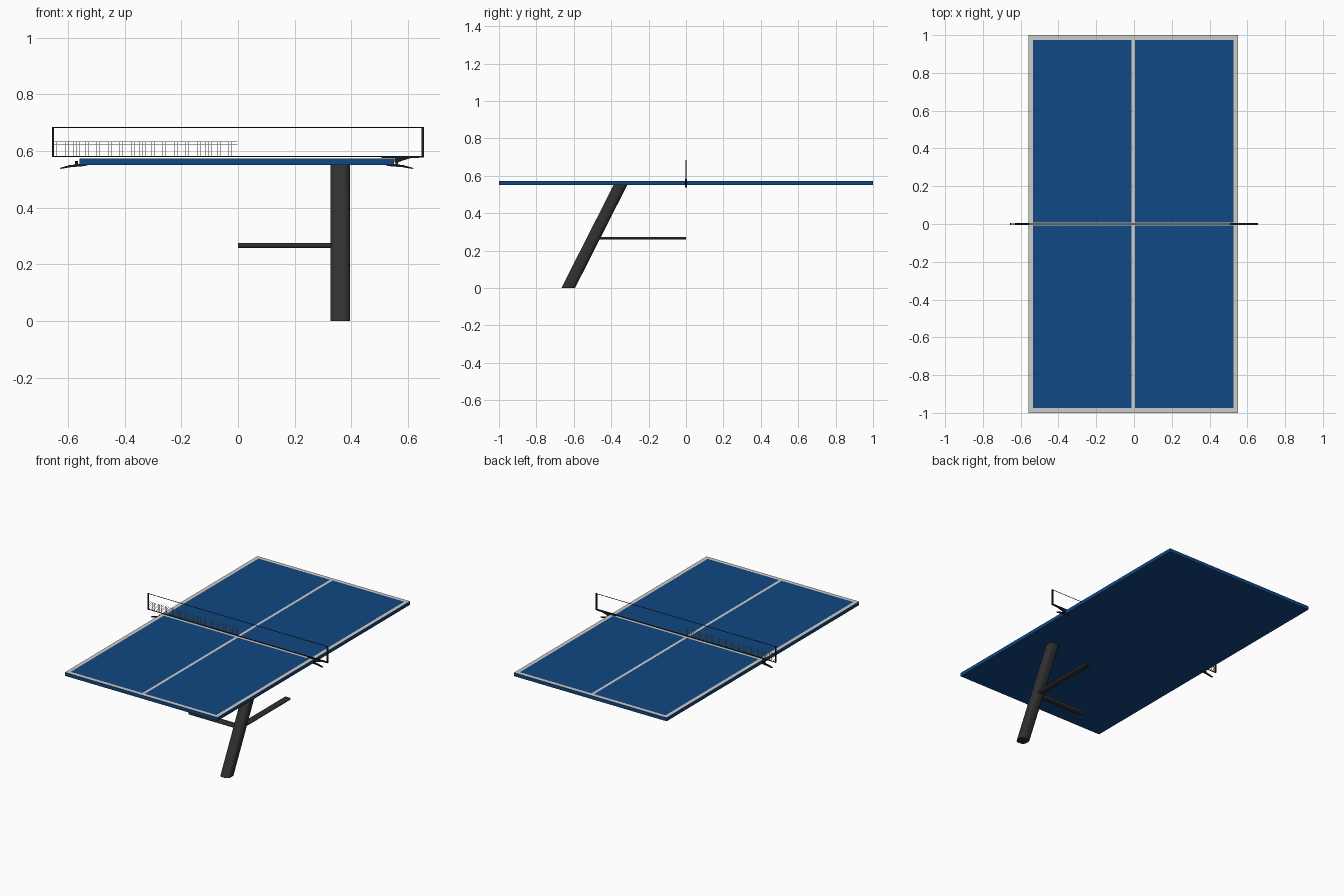
import bpy, bmesh
from mathutils import Vector

cube = bpy.data.objects.get("Cube")
if cube:
    bpy.data.objects.remove(cube, do_unlink=True)


def material(name, rgb, rough=0.6):
    m = bpy.data.materials.new(name)
    m.use_nodes = True
    m.diffuse_color = (*rgb, 1)
    bsdf = m.node_tree.nodes["Principled BSDF"]
    bsdf.inputs["Base Color"].default_value = (*rgb, 1)
    bsdf.inputs["Roughness"].default_value = rough
    return m


BLUE = material("table blue", (0.005, 0.065, 0.23))
WHITE = material("line white", (0.62, 0.61, 0.59))
STEEL = material("dark steel", (0.03, 0.03, 0.03))
BLACK = material("net black", (0.012, 0.012, 0.012))
CORD = material("net cord", (0.5, 0.5, 0.48))


def finish(name, bm, *mats):
    bmesh.ops.recalc_face_normals(bm, faces=bm.faces)
    me = bpy.data.meshes.new(name)
    bm.to_mesh(me)
    bm.free()
    for m in mats:
        me.materials.append(m)
    ob = bpy.data.objects.new(name, me)
    bpy.context.collection.objects.link(ob)
    return ob


def add_box(bm, lo, hi):
    lo, hi = Vector(lo), Vector(hi)
    verts = bmesh.ops.create_cube(bm, size=1)["verts"]
    for v in verts:
        v.co = (lo + hi) / 2 + v.co * (hi - lo)
    return verts


def box(name, lo, hi, mat):
    bm = bmesh.new()
    add_box(bm, lo, hi)
    return finish(name, bm, mat)


def plate(name, outline, thick, mat):
    """Extrude an x-z outline along y, centred on the net line."""
    bm = bmesh.new()
    face = bm.faces.new([bm.verts.new((x, -thick / 2, z)) for x, z in outline])
    new = bmesh.ops.extrude_face_region(bm, geom=[face])["geom"]
    moved = [g for g in new if isinstance(g, bmesh.types.BMVert)]
    bmesh.ops.translate(bm, verts=moved, vec=(0, thick, 0))
    return finish(name, bm, mat)


def rounded_beam(name, start, end, width, depth, axis, radius):
    """Bar between two points, end caps square to the given axis, long edges rounded."""
    bm = bmesh.new()
    start, end = Vector(start), Vector(end)
    u, w = [Vector([float(i == a) for i in range(3)]) for a in range(3) if a != axis]
    corners = [(-1, -1), (1, -1), (1, 1), (-1, 1)]
    rings = [[bm.verts.new(p + u * a * width / 2 + w * b * depth / 2)
              for a, b in corners] for p in (start, end)]
    long_edges = []
    for i in range(4):
        j = (i + 1) % 4
        bm.faces.new((rings[0][i], rings[0][j], rings[1][j], rings[1][i]))
        long_edges.append(bm.edges.get((rings[0][i], rings[1][i])))
    for ring in rings:
        bm.faces.new(ring)
    bmesh.ops.bevel(bm, geom=long_edges, offset=radius, segments=4,
                    profile=0.5, affect='EDGES')
    ob = finish(name, bm, STEEL)
    bpy.ops.object.select_all(action='DESELECT')
    ob.select_set(True)
    bpy.context.view_layer.objects.active = ob
    bpy.ops.object.shade_smooth_by_angle(angle=0.7)
    return ob


# Table top, cut along the court lines
CX, TOP, BOTTOM = -0.004, 0.573, 0.55
HALF_X, LINE_X, LINE_Y, MID = 0.555, 0.53, 0.975, 0.009
bm = bmesh.new()
add_box(bm, (CX - HALF_X, -1, BOTTOM), (CX + HALF_X, 1, TOP))
for axis, inset in ((0, LINE_X), (1, LINE_Y)):
    normal = Vector((axis == 0, axis == 1, 0))
    for d in (-inset, -MID, MID, inset):
        top = [f for f in bm.faces if f.calc_center_median().z > TOP - 0.001]
        geom = set(top) | {e for f in top for e in f.edges} | {v for f in top for v in f.verts}
        bmesh.ops.bisect_plane(bm, geom=list(geom), plane_no=normal,
                               plane_co=Vector((CX, 0, 0)) + normal * d)
for f in bm.faces:
    c = f.calc_center_median()
    ax, ay = abs(c.x - CX), abs(c.y)
    court = MID < ax < LINE_X and MID < ay < LINE_Y
    f.material_index = int(c.z > TOP - 0.001 and not court)
finish("table_top", bm, BLUE, WHITE)

# Slanted leg and its two cross bars
LEG_X, BAR_Z = 0.361, 0.267
rounded_beam("leg", (LEG_X, -0.63, 0), (LEG_X, -0.35, 0.552), 0.07, 0.073, 2, 0.024)
rounded_beam("side_bar", (0, -0.495, BAR_Z), (LEG_X, -0.495, BAR_Z), 0.04, 0.017, 0, 0.006)
rounded_beam("long_bar", (LEG_X, -0.495, BAR_Z), (LEG_X, 0, BAR_Z), 0.04, 0.014, 1, 0.005)

# Net posts and cords
NET_LO, NET_HI, END = 0.581, 0.685, 0.656
box("right_net_post", (-END, -0.004, NET_LO - 0.002), (-END + 0.006, 0.004, NET_HI), BLACK)
box("left_net_post", (END - 0.009, -0.004, NET_LO - 0.002), (END, 0.004, NET_HI), BLACK)
box("top_cord", (-END, -0.001, NET_HI - 0.003), (END, 0.001, NET_HI), BLACK)
box("bottom_cord", (-END, -0.002, NET_LO - 0.002), (END, 0.002, NET_LO + 0.002), BLACK)

# Net mesh
bm = bmesh.new()
THIN, MESH_TOP, COLUMNS, ROWS = 0.0005, 0.633, 64, 6
for i in range(COLUMNS + 1):
    x = -0.65 + 0.648 * i / COLUMNS
    add_box(bm, (x - THIN, -THIN, NET_LO), (x + THIN, THIN, MESH_TOP))
for i in range(1, ROWS + 1):
    z = NET_LO + (MESH_TOP - NET_LO) * i / ROWS
    add_box(bm, (-0.65, -THIN, z - THIN), (-0.002, THIN, z + THIN))
finish("net_mesh", bm, CORD)

# Clamps: curved lever under each edge, screw, and an upper arm
lever = [(0.52, 0.554), (0.545, 0.555), (0.585, 0.55), (0.62, 0.54),
         (0.615, 0.537), (0.58, 0.543), (0.54, 0.546), (0.522, 0.549)]
for side, sx, shift in (("left", 1, 0), ("right", -1, 0.01)):
    plate(side + "_clamp_lever", [(sx * (x + shift), z) for x, z in lever], 0.01, BLACK)
    x = sx * (0.56 + shift)
    box(side + "_clamp_screw", (x - 0.005, -0.005, 0.547), (x + 0.005, 0.005, 0.565), BLACK)
plate("left_clamp_arm", [(0.507, 0.575), (0.507, 0.583), (END, 0.583), (END, 0.577),
                         (0.61, 0.575), (0.58, 0.566), (0.565, 0.56), (0.553, 0.56),
                         (0.553, 0.575)], 0.01, BLACK)
